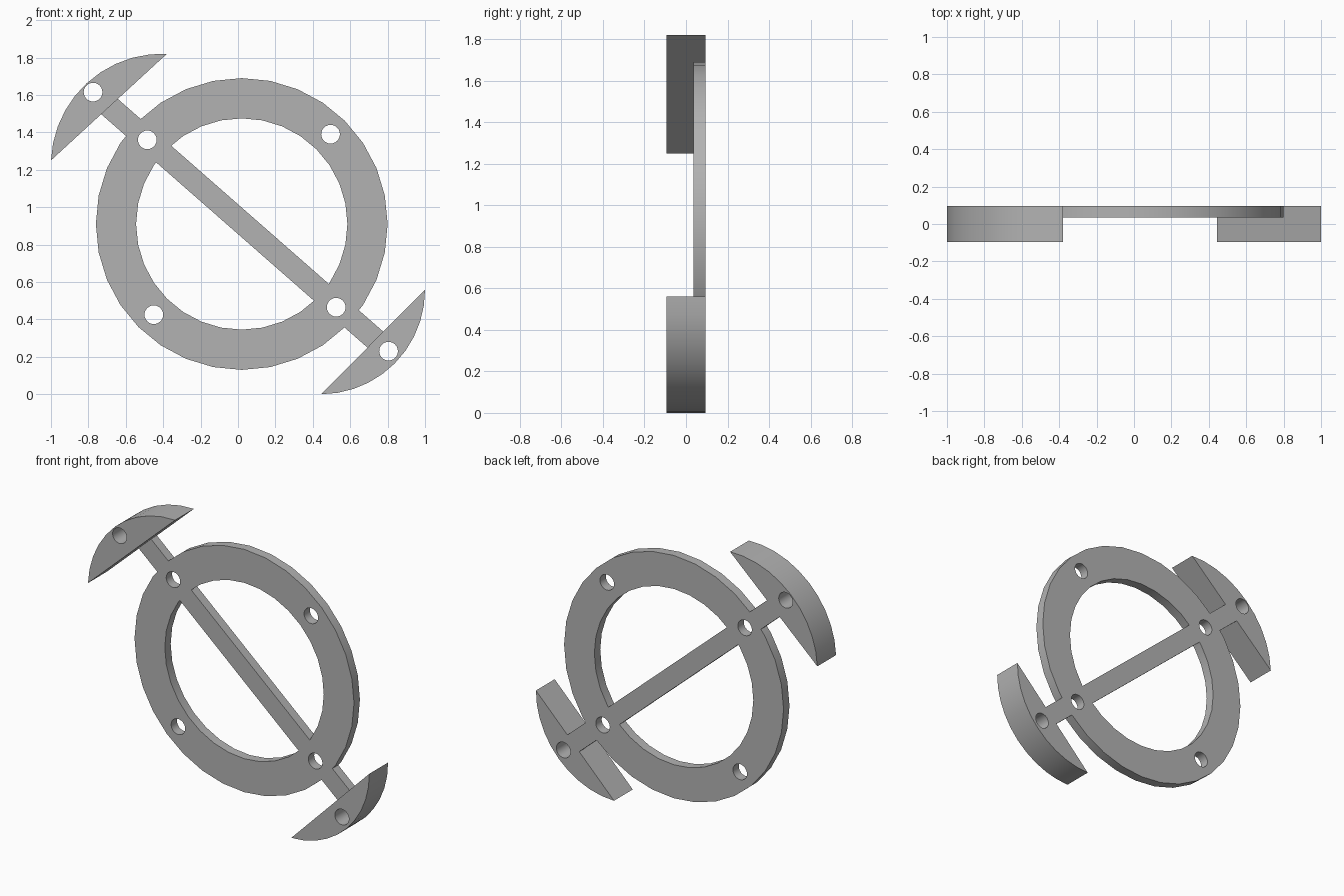
import bpy, bmesh
from math import sin, cos, pi, radians
from mathutils import Vector

cube = bpy.data.objects.get("Cube")
if cube:
    bpy.data.objects.remove(cube, do_unlink=True)

FRONT, BACK, PLATE = -0.095, 0.095, 0.035
CENTRE = Vector((0.02, 0.91))
HOLES = [(-0.485, 1.36), (0.495, 1.39), (-0.45, 0.425), (0.525, 0.465)]
PAD_HOLES = [(-0.775, 1.615), (0.805, 0.23)]

grey = bpy.data.materials.new("plain grey")
grey.use_nodes = True
colour = (0.45, 0.45, 0.45, 1)
grey.diffuse_color = colour
grey.node_tree.nodes["Principled BSDF"].inputs["Base Color"].default_value = colour


def prism(name, outline, y0, y1):
    """Extrude an x-z outline along y."""
    bm = bmesh.new()
    face = bm.faces.new([bm.verts.new((x, y0, z)) for x, z in outline])
    new = bmesh.ops.extrude_face_region(bm, geom=[face])["geom"]
    verts = [v for v in new if isinstance(v, bmesh.types.BMVert)]
    bmesh.ops.translate(bm, verts=verts, vec=(0, y1 - y0, 0))
    bmesh.ops.recalc_face_normals(bm, faces=bm.faces)
    mesh = bpy.data.meshes.new(name)
    bm.to_mesh(mesh)
    bm.free()
    mesh.materials.append(grey)
    obj = bpy.data.objects.new(name, mesh)
    bpy.context.collection.objects.link(obj)
    return obj


def circle(centre, r, n):
    return [(centre[0] + r * cos(2 * pi * i / n), centre[1] + r * sin(2 * pi * i / n)) for i in range(n)]


def combine(obj, other, operation):
    """Apply a boolean and discard the other solid."""
    mod = obj.modifiers.new(operation, "BOOLEAN")
    mod.object, mod.operation, mod.solver = other, operation, "EXACT"
    bpy.context.view_layer.update()
    result = bpy.data.meshes.new_from_object(obj.evaluated_get(bpy.context.evaluated_depsgraph_get()))
    obj.modifiers.clear()
    obj.data = result
    bpy.data.objects.remove(other, do_unlink=True)


def pad_outline(a, b, steps=10):
    """Quarter-circle segment closed by its chord, bulging left of a to b."""
    a, b = Vector(a), Vector(b)
    half = (b - a) / 2
    centre = a + half + Vector((half.y, -half.x))
    start = a - centre
    points = []
    for i in range(steps + 1):
        t = -pi / 2 * i / steps
        points.append(centre + Vector((start.x * cos(t) - start.y * sin(t),
                                       start.x * sin(t) + start.y * cos(t))))
    return points


# Flat ring
frame = prism("ring_frame", circle(CENTRE, 0.78, 32), PLATE, BACK)
combine(frame, prism("ring_opening", circle(CENTRE, 0.565, 32), -1, 1), "DIFFERENCE")

# Diagonal crossbar reaching into both pads
p, q = Vector(PAD_HOLES[0]), Vector(PAD_HOLES[1])
side = (q - p).orthogonal().normalized() * 0.06
bar = prism("crossbar", [p + side, q + side, q - side, p - side], PLATE, BACK)
combine(frame, bar, "UNION")

# Thick curved end pads
ends = [("upper_pad", (-1, 1.25), (-0.38, 1.82)), ("lower_pad", (1, 0.56), (0.445, 0.0))]
for name, a, b in ends:
    combine(frame, prism(name, pad_outline(a, b), FRONT, BACK), "UNION")

# Bolt holes through ring and pads
for hole in HOLES + PAD_HOLES:
    combine(frame, prism("bolt_hole", circle(hole, 0.05, 24), -1, 1), "DIFFERENCE")

# Smooth curved walls, crisp edges
bpy.ops.object.select_all(action="DESELECT")
frame.select_set(True)
bpy.context.view_layer.objects.active = frame
bpy.ops.object.shade_smooth_by_angle(angle=radians(30))
